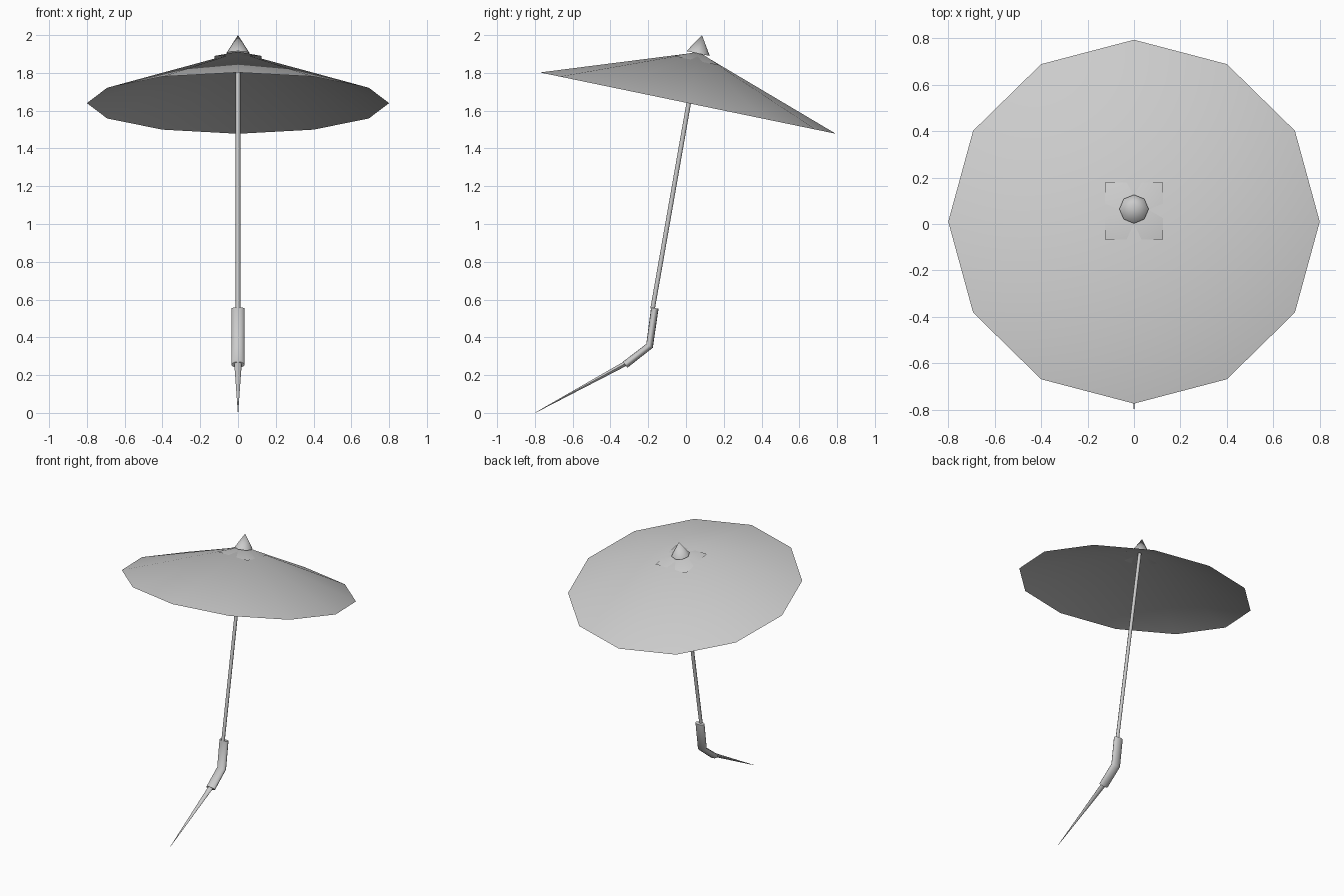
import bpy, bmesh, math
from mathutils import Vector, Matrix

if "Cube" in bpy.data.objects:
    bpy.data.objects.remove(bpy.data.objects["Cube"])

grey = bpy.data.materials.new("light_grey")
grey.use_nodes = True
GREY = (0.6, 0.6, 0.6, 1)
grey.diffuse_color = GREY
grey.node_tree.nodes["Principled BSDF"].inputs["Base Color"].default_value = GREY

# Frame of the tilted canopy, origin at the centre of its rim
TILT = Matrix.Translation((0, 0.01, 1.64)) @ Matrix.Rotation(math.radians(-11.7), 4, 'X')


def finish(name, bm, matrix=Matrix()):
    bm.normal_update()
    bm.transform(matrix)
    mesh = bpy.data.meshes.new(name)
    bm.to_mesh(mesh)
    bm.free()
    mesh.materials.append(grey)
    obj = bpy.data.objects.new(name, mesh)
    bpy.context.collection.objects.link(obj)
    bpy.ops.object.select_all(action='DESELECT')
    obj.select_set(True)
    bpy.context.view_layer.objects.active = obj
    bpy.ops.object.shade_smooth_by_angle(angle=math.radians(60))
    return obj


def open_cone(name, sides, radius, base, top, turn=0.0):
    """Fan of triangles around the tilted axis."""
    bm = bmesh.new()
    tip = bm.verts.new((0, 0, top))
    angles = [turn + math.tau * i / sides for i in range(sides)]
    rim = [bm.verts.new((radius * math.cos(a), radius * math.sin(a), base)) for a in angles]
    for i in range(sides):
        bm.faces.new((rim[i], rim[(i + 1) % sides], tip))
    return finish(name, bm, TILT)


def tube(name, path, sizes, sides):
    """Sweep an ellipse along (y, z) points; sizes are half width and half depth."""
    bm = bmesh.new()
    pts = [Vector((0, y, z)) for y, z in path]
    rings = []
    for i, p in enumerate(pts):
        before = (p - pts[i - 1]).normalized() if i else Vector()
        after = (pts[i + 1] - p).normalized() if i < len(pts) - 1 else Vector()
        depth = (before + after).normalized().cross(Vector((1, 0, 0)))
        w, d = sizes[i]
        angles = [math.tau * k / sides for k in range(sides)]
        rings.append([bm.verts.new(p + Vector((w * math.cos(a), 0, 0)) + depth * d * math.sin(a))
                      for a in angles])
    for a, b in zip(rings, rings[1:]):
        for k in range(sides):
            n = (k + 1) % sides
            bm.faces.new((a[k], a[n], b[n], b[k]))
    bm.faces.new(rings[0])
    bm.faces.new(rings[-1])
    bmesh.ops.recalc_face_normals(bm, faces=bm.faces)
    return finish(name, bm)


# Canopy, square cloth patch and pointed finial
open_cone("canopy", 12, 0.8, 0, 0.275)
open_cone("top_patch", 4, 0.177, 0.229, 0.278, math.pi / 4)
open_cone("finial", 8, 0.063, 0.268, 0.368)

# Pole, bent grip and tapering spike
tube("pole", [(-0.177, 0.55), (0.06, 1.9)], [(0.012, 0.012)] * 2, 8)
tube("grip", [(-0.165, 0.555), (-0.193, 0.355), (-0.322, 0.255)], [(0.035, 0.02)] * 3, 12)
tube("spike", [(-0.29, 0.278), (-0.798, 0.001)], [(0.021, 0.014), (0.001, 0.001)], 8)
